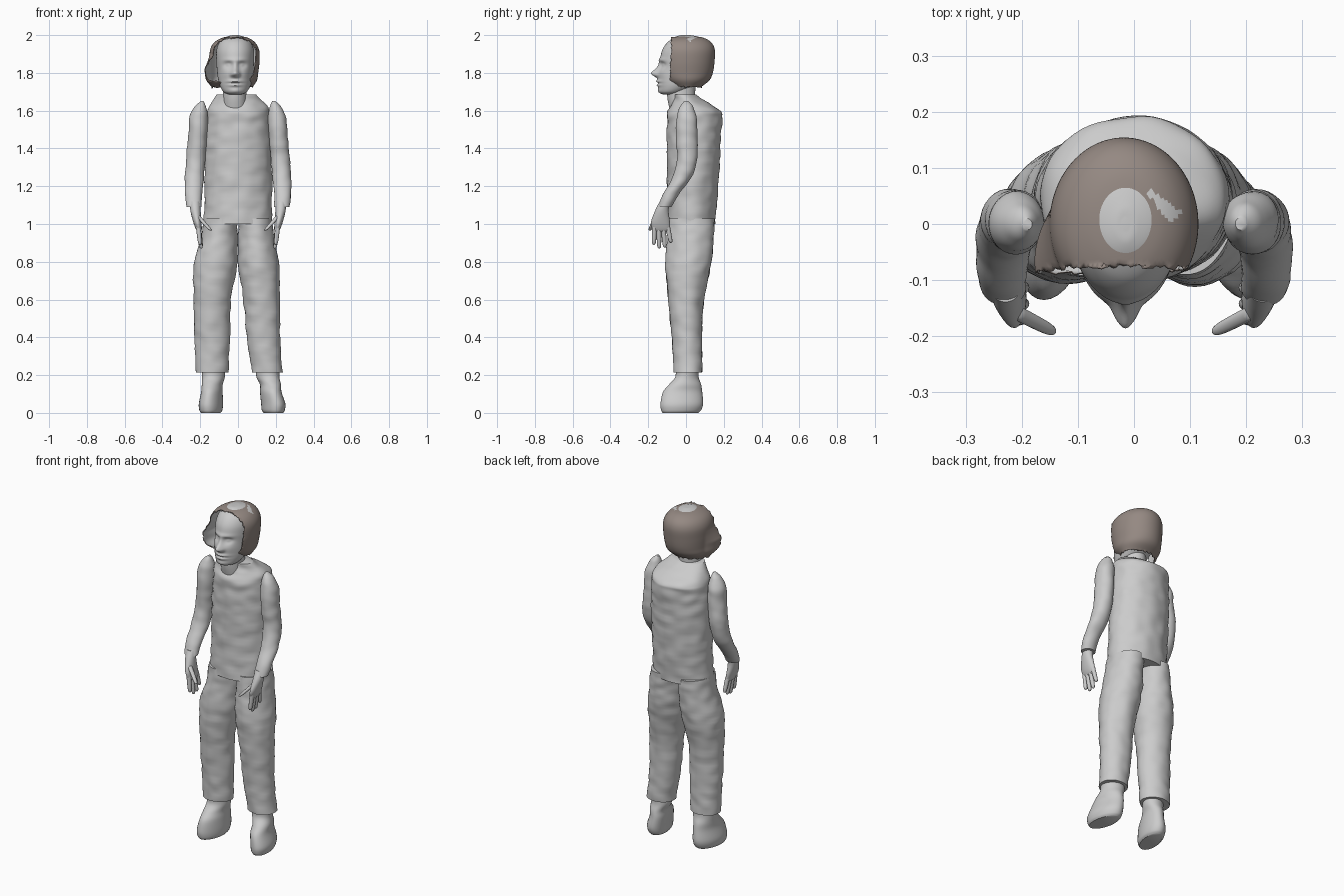
import bpy, bmesh, math
from mathutils import Vector, noise

if "Cube" in bpy.data.objects:
    bpy.data.objects.remove(bpy.data.objects["Cube"], do_unlink=True)


def material(name, color):
    m = bpy.data.materials.new(name)
    m.use_nodes = True
    m.diffuse_color = color
    m.node_tree.nodes["Principled BSDF"].inputs["Base Color"].default_value = color
    return m


GREY = material("plain grey", (0.6, 0.6, 0.6, 1))
BROWN = material("taupe brown", (0.30, 0.25, 0.225, 1))


def smooth_rings(rings, steps):
    """Catmull-Rom interpolation through the given cross-sections."""
    pts = [Vector(r) for r in rings]
    out = []
    for i in range(len(pts) - 1):
        a, b = pts[i], pts[i + 1]
        ta = (b - pts[i - 1]) / 2 if i else b - a
        tb = (pts[i + 2] - a) / 2 if i + 2 < len(pts) else b - a
        for s in range(steps):
            t = s / steps
            t2, t3 = t * t, t * t * t
            out.append(a * (2 * t3 - 3 * t2 + 1) + ta * (t3 - 2 * t2 + t)
                       + b * (3 * t2 - 2 * t3) + tb * (t3 - t2))
    return out + [pts[-1]]


def loft(name, rings, sides=32, steps=5, wrinkle=0, shape=None, caps=True,
         edit=None, mats=(GREY,)):
    """Skin elliptical rings (x, y, z, radius x, radius y)."""
    bm = bmesh.new()
    rows = []
    for cx, cy, z, rx, ry in smooth_rings(rings, steps):
        row = []
        for k in range(sides):
            a = math.tau * k / sides
            d = Vector((math.cos(a), math.sin(a), 0))
            p = Vector((cx + rx * d.x, cy + ry * d.y, z))
            if wrinkle:
                p += d * wrinkle * noise.noise(Vector((p.x * 14, p.y * 14, p.z * 22)))
            if shape:
                p = shape(p, cy)
            row.append(bm.verts.new(p))
        rows.append(row)
    for r, q in zip(rows, rows[1:]):
        for k in range(sides):
            n = (k + 1) % sides
            bm.faces.new((r[k], r[n], q[n], q[k]))
    if caps:
        bm.faces.new(rows[0])
    bm.faces.new(rows[-1])
    bmesh.ops.recalc_face_normals(bm, faces=bm.faces)
    if edit:
        edit(bm)
    me = bpy.data.meshes.new(name)
    bm.to_mesh(me)
    bm.free()
    for m in mats:
        me.materials.append(m)
    ob = bpy.data.objects.new(name, me)
    bpy.context.collection.objects.link(ob)
    bpy.ops.object.select_all(action='DESELECT')
    ob.select_set(True)
    bpy.context.view_layer.objects.active = ob
    bpy.ops.object.shade_smooth_by_angle(angle=math.radians(50))
    return ob


def mirrored(rings):
    return [(-r[0],) + tuple(r[1:]) for r in rings]


# Shirt body
loft("shirt", [
    (0, .025, 1.0, .18, .13), (0, .035, 1.2, .178, .135), (0, .04, 1.4, .177, .142),
    (0, .045, 1.55, .17, .145), (0, .045, 1.595, .165, .143), (0, .03, 1.63, .15, .108),
    (-.005, .01, 1.66, .125, .078), (-.01, -.005, 1.685, .105, .06)],
    sides=64, steps=9, wrinkle=.007)

# Trousers, one loft for each leg
leg_depths = [(.03, 1.03, .122), (.025, .92, .122), (.012, .78, .12),
              (0, .6, .094), (.005, .4, .08), (.01, .215, .075)]
leg_widths = {
    "right_trouser_leg": [(-.09, .088), (-.1, .098), (-.12, .115),
                          (-.136, .099), (-.137, .093), (-.138, .087)],
    "left_trouser_leg": [(.09, .088), (.097, .097), (.109, .108),
                         (.125, .097), (.134, .089), (.155, .081)]}
for name, widths in leg_widths.items():
    loft(name, [(x, y, z, rx, ry) for (x, rx), (y, z, ry) in zip(widths, leg_depths)],
         sides=48, steps=9, wrinkle=.006)


# Shoes, toes turned slightly outwards
for name, ankle, sole, side in (("right_shoe", -.134, -.143, -1), ("left_shoe", .162, .186, 1)):
    mid = (ankle + sole) / 2

    def turn_out(p, cy, side=side):
        return Vector((p.x - side * .15 * (p.y + .02), p.y, p.z))
    loft(name, [
        (ankle, .005, .24, .062, .06), (ankle, .005, .19, .06, .062),
        (mid, -.005, .15, .054, .085), (mid, -.018, .11, .055, .104),
        (sole, -.022, .05, .062, .113), (sole, -.026, .015, .059, .106),
        (sole, -.03, 0, .05, .094)], shape=turn_out)

# Sleeves, palms and fingers, built for the right and mirrored to the left
sleeve = [(-.19, 0, 1.65, .008, .01), (-.2, .002, 1.62, .03, .035),
          (-.207, .004, 1.56, .049, .053), (-.215, .004, 1.45, .05, .057),
          (-.224, .005, 1.34, .051, .053), (-.232, -.025, 1.24, .049, .05),
          (-.236, -.078, 1.16, .045, .043), (-.232, -.112, 1.09, .04, .034)]
palm = [(-.229, -.112, 1.12, .027, .027), (-.225, -.128, 1.07, .027, .036),
        (-.215, -.135, 1.01, .022, .05), (-.207, -.131, .97, .015, .046),
        (-.203, -.13, .955, .006, .03)]
# Each finger: start, end
fingers = {
    "index_finger": ((-.21, -.167, .985), (-.2, -.17, .89)),
    "middle_finger": ((-.209, -.144, .98), (-.195, -.142, .87)),
    "ring_finger": ((-.208, -.12, .98), (-.195, -.112, .875)),
    "little_finger": ((-.209, -.098, .99), (-.2, -.08, .9)),
    "thumb": ((-.215, -.155, 1.045), (-.143, -.192, .965))}


def finger_rings(start, end):
    a, b = Vector(start), Vector(end)
    return [tuple(a.lerp(b, t)) + (r, r) for t, r in
            ((0, .013), (.4, .0125), (.8, .011), (.95, .008), (1, .002))]


for prefix, flip in (("right", lambda r: r), ("left", mirrored)):
    loft(prefix + "_sleeve", flip(sleeve), steps=8, wrinkle=.004)
    loft(prefix + "_palm", flip(palm))
    for part, ends in fingers.items():
        loft(prefix + "_" + part, flip(finger_rings(*ends)), sides=12, steps=3)

# Neck
loft("neck", [(-.015, -.015, 1.6, .068, .07), (-.017, -.025, 1.67, .064, .074),
              (-.017, -.025, 1.75, .062, .075)])

# Head with facial features pushed out of or into the front
# Feature: offset x, z, spread x, spread z, depth
features = [
    (0, 1.797, .015, .014, .036), (0, 1.825, .011, .022, .014),
    (0, 1.755, .026, .006, .012), (0, 1.735, .022, .006, .011),
    (0, 1.745, .024, .003, -.006), (0, 1.705, .022, .012, .007)]
for s in (-1, 1):
    features += [(s * .036, 1.842, .016, .011, -.016), (s * .036, 1.841, .009, .006, .008),
                 (s * .03, 1.868, .024, .008, .005), (s * .017, 1.791, .007, .007, .009),
                 (s * .05, 1.8, .018, .018, .006)]


def face(p, cy):
    if p.y < cy:
        for x, z, sx, sz, depth in features:
            dx, dz = (p.x + .015 - x) / sx, (p.z - z) / sz
            p.y -= depth * math.exp(-(dx * dx + dz * dz) / 2)
    return p


loft("head", [
    (-.015, -.085, 1.685, .03, .035), (-.015, -.073, 1.698, .06, .066),
    (-.015, -.048, 1.73, .08, .096), (-.015, -.02, 1.77, .091, .126),
    (-.015, 0, 1.82, .097, .14), (-.015, .005, 1.87, .1, .142),
    (-.015, .01, 1.92, .099, .136), (-.015, .012, 1.96, .085, .112),
    (-.015, .01, 1.985, .06, .075), (-.015, 0, 1.998, .024, .035),
    (-.015, 0, 2.0, .005, .008)], sides=128, steps=9, shape=face)


# Hair shell, open at the face and flared on the right
def flare(p, cy):
    t = min(max((1.9 - p.z) / .08, 0), 1)
    if p.x < -.08:
        p.x -= .45 * t * max(0, .03 - p.y) * min(1, (-.08 - p.x) / .02)
    return p


def trim(bm):
    geom = bm.verts[:] + bm.edges[:] + bm.faces[:]
    bmesh.ops.bisect_plane(bm, geom=geom, plane_co=(0, -.08, 1.9),
                           plane_no=(0, -1, .05), clear_outer=True)
    # Ragged fringe and hem
    for v in bm.verts:
        if v.is_boundary:
            v.co.y += .008 * noise.noise(v.co * 90)
            v.co.z += .012 * noise.noise(v.co * 70)
    # Bare parting on the crown
    a, d = Vector((.025, .06)), Vector((.05, -.05))
    for f in bm.faces:
        c = f.calc_center_median()
        t = (c.xy - a).dot(d) / d.length_squared
        if c.z > 1.93 and 0 < t < 1 and (c.xy - a - d * t).length < .004 + .011 * t:
            f.material_index = 1


hair = loft("hair", [
    (-.022, .005, 1.725, .1, .075), (-.022, .003, 1.76, .122, .12),
    (-.02, 0, 1.8, .127, .142), (-.018, 0, 1.86, .132, .151),
    (-.018, 0, 1.92, .13, .153), (-.018, 0, 1.96, .109, .135),
    (-.015, .005, 1.985, .07, .09), (-.015, .005, 1.996, .02, .03)],
    sides=96, steps=8, shape=flare, caps=False, edit=trim, mats=(BROWN, GREY))
shell = hair.modifiers.new("thickness", 'SOLIDIFY')
shell.thickness = .004
shell.offset = -1
shell.material_offset = 1
